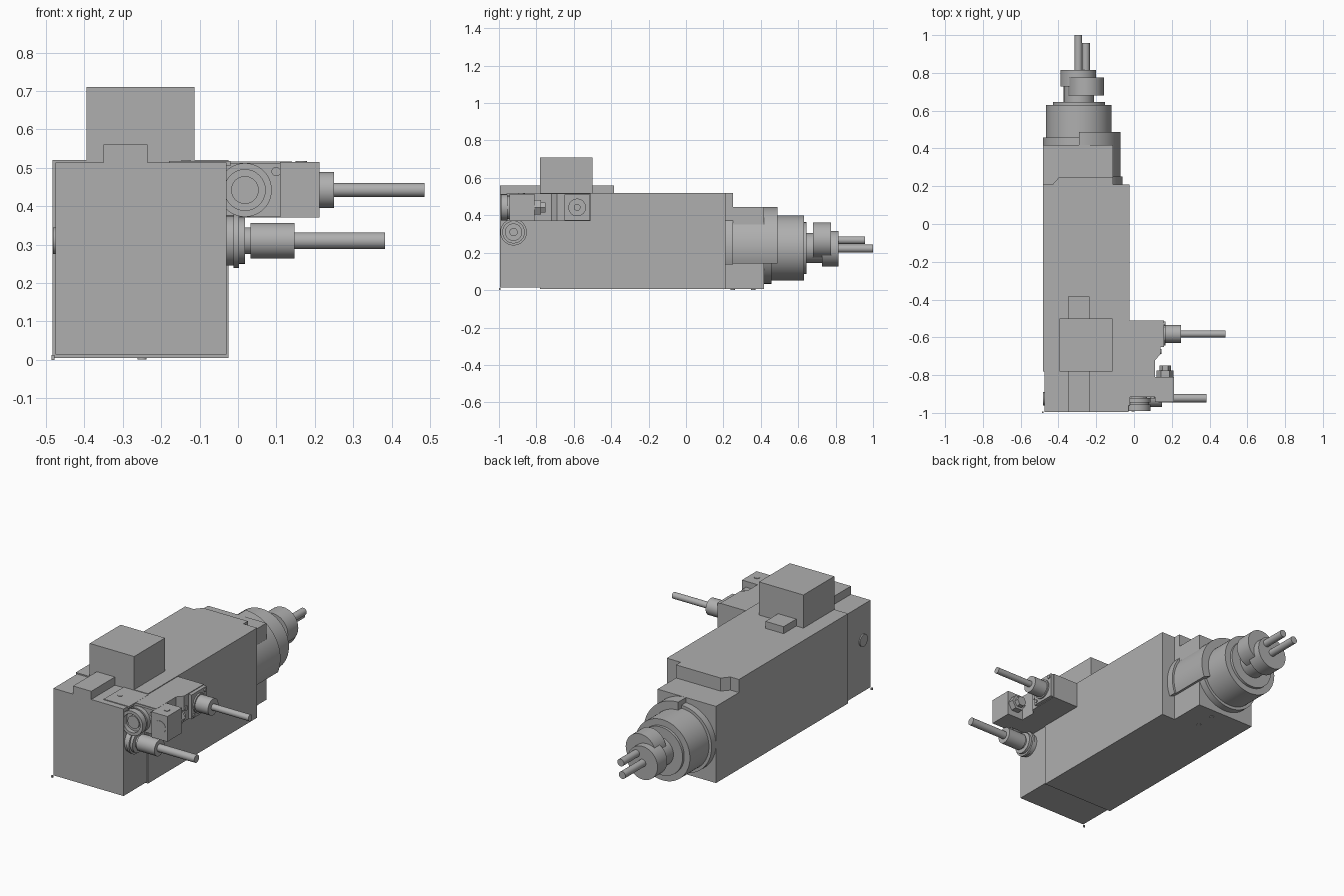
import bpy, bmesh
from math import sin, cos, radians
from mathutils import Vector

if "Cube" in bpy.data.objects:
    bpy.data.objects.remove(bpy.data.objects["Cube"])

GREY = (0.43, 0.43, 0.43, 1)
mat = bpy.data.materials.new("machine_grey")
mat.use_nodes = True
mat.diffuse_color = GREY
mat.node_tree.nodes["Principled BSDF"].inputs["Base Color"].default_value = GREY


def finish(name, bm, smooth=False):
    bmesh.ops.recalc_face_normals(bm, faces=bm.faces)
    mesh = bpy.data.meshes.new(name)
    bm.to_mesh(mesh)
    bm.free()
    mesh.materials.append(mat)
    obj = bpy.data.objects.new(name, mesh)
    bpy.context.collection.objects.link(obj)
    if smooth:
        bpy.ops.object.select_all(action='DESELECT')
        obj.select_set(True)
        bpy.context.view_layer.objects.active = obj
        bpy.ops.object.shade_smooth_by_angle(angle=radians(30))
    return obj


def prism(name, points, direction, smooth=False):
    """Extrude a closed outline along a direction."""
    bm = bmesh.new()
    face = bm.faces.new([bm.verts.new(p) for p in points])
    new = bmesh.ops.extrude_face_region(bm, geom=[face], use_keep_orig=True)
    verts = [g for g in new["geom"] if isinstance(g, bmesh.types.BMVert)]
    bmesh.ops.translate(bm, verts=verts, vec=direction)
    return finish(name, bm, smooth)


def box(name, x, y, z):
    outline = [(x[0], y[0], z[0]), (x[1], y[0], z[0]),
               (x[1], y[1], z[0]), (x[0], y[1], z[0])]
    return prism(name, outline, (0, 0, z[1] - z[0]))


def lathe(name, centre, axis, profile, sides=48):
    """Revolve (position, radius) pairs about an axis parallel to x, y or z."""
    bm = bmesh.new()
    rings = []
    for along, r in profile:
        ring = []
        for i in range(sides):
            a = radians(360 * i / sides)
            p = [centre[0] + r * cos(a), centre[1] + r * sin(a)]
            p.insert("xyz".index(axis), along)
            ring.append(bm.verts.new(p))
        rings.append(ring)
    for a, b in zip(rings, rings[1:]):
        for i in range(sides):
            j = (i + 1) % sides
            bm.faces.new((a[i], a[j], b[j], b[i]))
    bm.faces.new(rings[0])
    bm.faces.new(rings[-1])
    return finish(name, bm, sides > 8)


def sector(name, r, start, end, y0, y1):
    """Pie-shaped collar segment about the motor axis."""
    pts = [(MX, y0, MZ)]
    for i in range(25):
        a = radians(start + (end - start) * i / 24)
        pts.append((MX + r * cos(a), y0, MZ + r * sin(a)))
    return prism(name, pts, (0, y1 - y0, 0), True)


MX, MZ = -0.292, 0.225

# Housing
box("main_housing", (-0.483, -0.025), (-0.78, 0.21), (0.005, 0.52))
box("front_cap", (-0.475, -0.03), (-0.995, -0.78), (0.014, 0.513))
box("rear_housing", (-0.483, -0.112), (0.21, 0.418), (0.005, 0.445))
prism("rear_top_lip", [(-0.43, 0.21, 0.52), (-0.395, 0.25, 0.52),
      (-0.112, 0.25, 0.52), (-0.112, 0.21, 0.52)], (0, 0, -0.075))
box("top_box", (-0.395, -0.113), (-0.78, -0.5), (0.515, 0.71))
box("top_rail", (-0.35, -0.235), (-0.995, -0.385), (0.51, 0.56))
box("corner_foot", (-0.486, -0.478), (-1.0, -0.992), (0, 0.012))
lathe("left_button", (-0.925, 0.31), "x", [(-0.482, 0.035), (-0.47, 0.035)])

# Rear motor with stepped collars
sector("collar_flange", 0.232, -22, 46, 0.2, 0.252)
sector("collar_segment", 0.22, -22, 90, 0.2, 0.488)
lathe("motor", (MX, MZ), "y", [
    (0.2, 0.191), (0.458, 0.191), (0.458, 0.174), (0.63, 0.174),
    (0.63, 0.138), (0.645, 0.138), (0.645, 0.08), (0.73, 0.08)], 64)
for name, x, z, y0, y1, tip in (("upper", -0.255, 0.267, 0.68, 0.775, 0.957),
                                ("lower", -0.295, 0.222, 0.727, 0.815, 1.0)):
    lathe(name + "_motor_plug", (x, z), "y", [(y0, 0.095), (y1, 0.095)])
    lathe(name + "_motor_cable", (x, z), "y", [(y1 - 0.02, 0.021), (tip, 0.021)], 24)

# Side bracket with a bevelled step, and its mounting plate
prism("side_bracket", [(-0.04, -0.9, 0.37), (0.112, -0.9, 0.37),
      (0.112, -0.72, 0.37), (0.14, -0.69, 0.37), (0.14, -0.51, 0.37),
      (-0.04, -0.51, 0.37)], (0, 0, 0.146))
box("bracket_top_plate", (-0.18, -0.02), (-0.96, -0.78), (0.505, 0.517))
lathe("top_plate_screw", (-0.135, -0.875), "z", [(0.51, 0.013), (0.519, 0.013)], 20)
box("end_block", (0.11, 0.212), (-0.943, -0.81), (0.37, 0.515))
lathe("end_block_disc", (0.165, 0.442), "y", [(-0.945, 0.036), (-0.935, 0.036)])
lathe("end_block_screw", (0.165, -0.88), "z", [(0.51, 0.015), (0.518, 0.015)], 20)
lathe("end_block_nut", (0.165, 0.442), "y", [
    (-0.82, 0.045), (-0.775, 0.045), (-0.775, 0.03), (-0.75, 0.03)], 6)

# Round front port with a recessed face
lathe("front_port", (0.018, 0.442), "y", [
    (-0.88, 0.05), (-0.92, 0.05), (-0.92, 0.07), (-0.945, 0.07),
    (-0.945, 0.062), (-0.955, 0.062), (-0.955, 0.07), (-0.99, 0.07),
    (-0.99, 0.053), (-0.965, 0.053), (-0.965, 0.036), (-0.975, 0.036)])
box("port_plate", (-0.03, 0.12), (-0.915, -0.895), (0.372, 0.512))
lathe("port_screw", (0.099, 0.49), "y", [(-0.925, 0.012), (-0.9, 0.012)], 20)

# Upper side outlet
box("outlet_plate", (0.13, 0.16), (-0.65, -0.512), (0.373, 0.512))
lathe("outlet_gland", (-0.582, 0.442), "x", [
    (0.15, 0.055), (0.168, 0.055), (0.168, 0.038), (0.215, 0.038),
    (0.215, 0.047), (0.25, 0.047)])
lathe("outlet_sleeve", (-0.582, 0.442), "x", [(0.16, 0.047), (0.25, 0.047)])
lathe("outlet_cable", (-0.582, 0.442), "x", [(0.24, 0.018), (0.485, 0.018)], 24)
for y, z in ((-0.634, 0.39), (-0.527, 0.495)):
    lathe("outlet_screw", (y, z), "x", [(0.15, 0.01), (0.166, 0.01)], 16)
lathe("bracket_pin", (-0.675, 0.442), "x", [(0.12, 0.014), (0.145, 0.014)], 20)

# Lower side outlet
lathe("lower_gland", (-0.922, 0.31), "x", [
    (-0.04, 0.065), (-0.012, 0.065), (-0.012, 0.071), (0.003, 0.071),
    (0.003, 0.06), (0.018, 0.06), (0.018, 0.035), (0.032, 0.035),
    (0.032, 0.046), (0.147, 0.046)])
lathe("lower_cable", (-0.922, 0.31), "x", [(0.14, 0.022), (0.383, 0.022)], 24)

# Underside screws
for x, y in ((-0.25, 0.25), (-0.25, 0.36)):
    lathe("underside_screw", (x, y), "z", [(0.001, 0.012), (0.01, 0.012)], 16)
